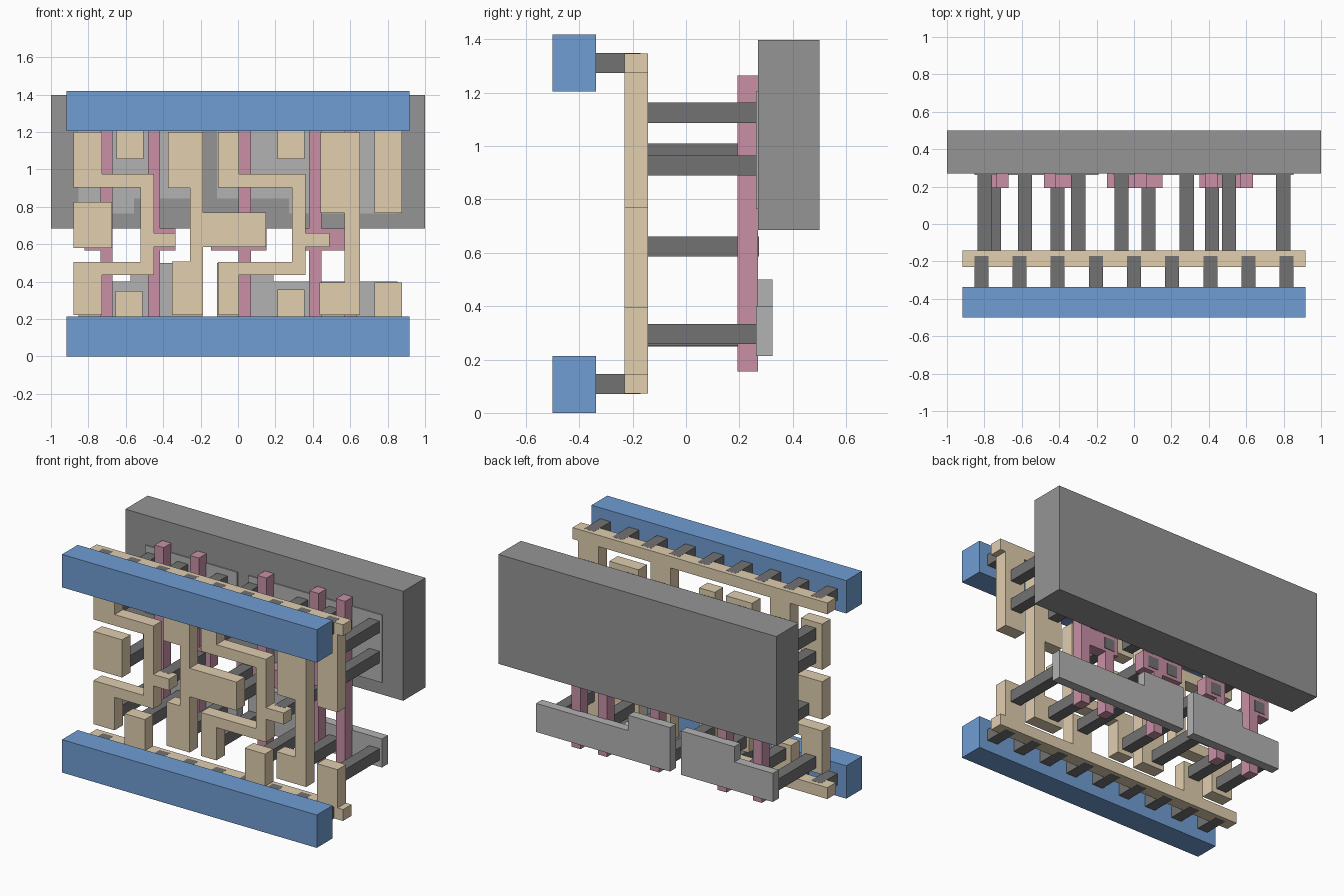
import bpy, bmesh

if "Cube" in bpy.data.objects:
    bpy.data.objects.remove(bpy.data.objects["Cube"])


def material(name, rgb):
    m = bpy.data.materials.new(name)
    m.diffuse_color = (*rgb, 1)
    m.use_nodes = True
    m.node_tree.nodes["Principled BSDF"].inputs["Base Color"].default_value = m.diffuse_color
    return m


BLUE = material("blue", (0.16, 0.34, 0.65))
TAN = material("tan", (0.75, 0.62, 0.43))
PINK = material("pink", (0.58, 0.28, 0.38))
DARK = material("dark_grey", (0.17, 0.17, 0.17))
MID = material("mid_grey", (0.30, 0.30, 0.30))
LIGHT = material("light_grey", (0.45, 0.45, 0.45))


def prism(name, outline, y0, y1, mat):
    """Extrude an (x, z) outline from y0 to y1."""
    bm = bmesh.new()
    face = bm.faces.new([bm.verts.new((x, y0, z)) for x, z in outline])
    ext = bmesh.ops.extrude_face_region(bm, geom=[face])
    for v in ext["geom"]:
        if isinstance(v, bmesh.types.BMVert):
            v.co.y = y1
    bmesh.ops.recalc_face_normals(bm, faces=bm.faces)
    mesh = bpy.data.meshes.new(name)
    bm.to_mesh(mesh)
    bm.free()
    mesh.materials.append(mat)
    ob = bpy.data.objects.new(name, mesh)
    bpy.context.collection.objects.link(ob)
    return ob


def rect(x0, x1, z0, z1):
    return [(x0, z0), (x1, z0), (x1, z1), (x0, z1)]


def square(x, z, size=0.075):
    h = size / 2
    return rect(x - h, x + h, z - h, z + h)


def comb(z_outer, z_inner, teeth):
    """Rail outline with teeth (x0, x1, z_tip) on its inner edge."""
    pts = [(0.917, z_outer), (-0.917, z_outer), (-0.917, z_inner)]
    for x0, x1, tip in teeth:
        pts += [(x0, z_inner), (x0, tip), (x1, tip), (x1, z_inner)]
    return pts + [(0.917, z_inner)]


# Front power rails
prism("lower_front_rail", rect(-0.917, 0.917, 0, 0.214), -0.5, -0.338, BLUE)
prism("upper_front_rail", rect(-0.917, 0.917, 1.205, 1.419), -0.5, -0.338, BLUE)

# Short pegs between the front rails and the wiring layer
for i in range(9):
    for label, z in (("lower", 0.109), ("upper", 1.311)):
        prism(f"{label}_peg_{i + 1}", square((i - 4) * 0.204, z), -0.338, -0.17, DARK)

# Wiring layer: comb rails
LI = (-0.23, -0.143)
prism("lower_comb", comb(0.072, 0.146, [(-0.655, -0.51, 0.35), (0.21, 0.355, 0.357),
                                        (0.73, 0.877, 0.395)]), *LI, TAN)
prism("upper_comb", comb(1.348, 1.274, [(-0.65, -0.505, 1.055), (0.21, 0.355, 1.055),
                                        (0.73, 0.877, 0.768)]), *LI, TAN)


# Wiring layer: the two hooked tracks share one shape
def hook(x0, x1, x2, x3, x4):
    return [(x0, 0.222), (x1, 0.222), (x1, 0.436), (x3, 0.436), (x3, 0.585),
            (x4, 0.585), (x4, 0.66), (x3, 0.66), (x3, 0.975), (x1, 0.975),
            (x1, 1.2), (x0, 1.2), (x0, 0.903), (x2, 0.903), (x2, 0.505), (x0, 0.505)]


prism("left_hook_track", hook(-0.88, -0.727, -0.52, -0.448, -0.335), *LI, TAN)
prism("right_hook_track", hook(-0.107, 0.005, 0.29, 0.362, 0.49), *LI, TAN)
prism("input_block", rect(-0.88, -0.673, 0.58, 0.825), *LI, TAN)
prism("centre_track", [
    (-0.352, 0.222), (-0.187, 0.222), (-0.187, 0.585), (0.15, 0.585), (0.15, 0.77),
    (-0.187, 0.77), (-0.187, 1.2), (-0.375, 1.2), (-0.375, 0.9), (-0.257, 0.9),
    (-0.257, 0.507), (-0.352, 0.507)], *LI, TAN)
prism("output_track", [
    (0.437, 0.222), (0.652, 0.222), (0.652, 1.2), (0.442, 1.2), (0.442, 0.768),
    (0.57, 0.768), (0.57, 0.395), (0.437, 0.395)], *LI, TAN)

# Vertical gate bars, each with a contact pad
GATE = (0.193, 0.27)
ZB, ZT, PB, PT = 0.156, 1.264, 0.565, 0.683


def gate(name, x0, x1, p0, p1):
    pts = [(x0, ZB), (x1, ZB)]
    if p1 > x1:
        pts += [(x1, PB), (p1, PB), (p1, PT), (x1, PT)]
    pts += [(x1, ZT), (x0, ZT)]
    if p0 < x0:
        pts += [(x0, PT), (p0, PT), (p0, PB), (x0, PB)]
    prism(name, pts, *GATE, PINK)


gate("gate_1", -0.735, -0.67, -0.82, -0.67)
gate("gate_2", -0.482, -0.416, -0.482, -0.333)
gate("gate_3", 0.004, 0.07, -0.145, 0.153)
prism("twin_gate", [
    (0.38, ZB), (0.446, ZB), (0.446, PB), (0.57, PB), (0.57, ZB), (0.636, ZB),
    (0.636, ZT), (0.57, ZT), (0.57, PT), (0.446, PT), (0.446, ZT), (0.38, ZT),
    (0.38, PT), (0.35, PT), (0.35, PB), (0.38, PB)], *GATE, PINK)

# Long contact pegs: wiring to gates, then wiring to the back plates
pegs = [(x, 0.623) for x in (-0.748, -0.408, -0.068, 0.078, 0.418)]
for x in (-0.798, -0.298, -0.068, 0.508):
    pegs += [(x, 0.29), (x, 0.973), (x, 1.125)]
for x in (-0.582, 0.282):
    pegs += [(x, 0.287), (x, 1.125)]
pegs += [(0.798, 0.295), (0.798, 0.928), (0.798, 1.125)]
for i, (x, z) in enumerate(pegs):
    prism(f"contact_peg_{i + 1}", square(x, z), -0.17, 0.273, DARK)


# Stepped back plates, lower and upper
def step(x0, xm, x1, z_flat, za, zb):
    return [(x0, z_flat), (x1, z_flat), (x1, zb), (xm, zb), (xm, za), (x0, za)]


BACK = (0.263, 0.324)
prism("lower_left_plate", step(-0.852, -0.575, -0.19, 0.214, 0.4, 0.5), *BACK, LIGHT)
prism("lower_right_plate", step(-0.112, 0.19, 0.852, 0.214, 0.5, 0.4), *BACK, LIGHT)
prism("upper_left_plate", step(-0.852, -0.557, -0.19, 1.205, 0.765, 0.845), *BACK, LIGHT)
prism("upper_right_plate", step(-0.112, 0.272, 0.852, 1.205, 0.845, 0.765), *BACK, LIGHT)

# Large back slab
prism("back_slab", rect(-1, 1, 0.685, 1.397), 0.27, 0.5, MID)
